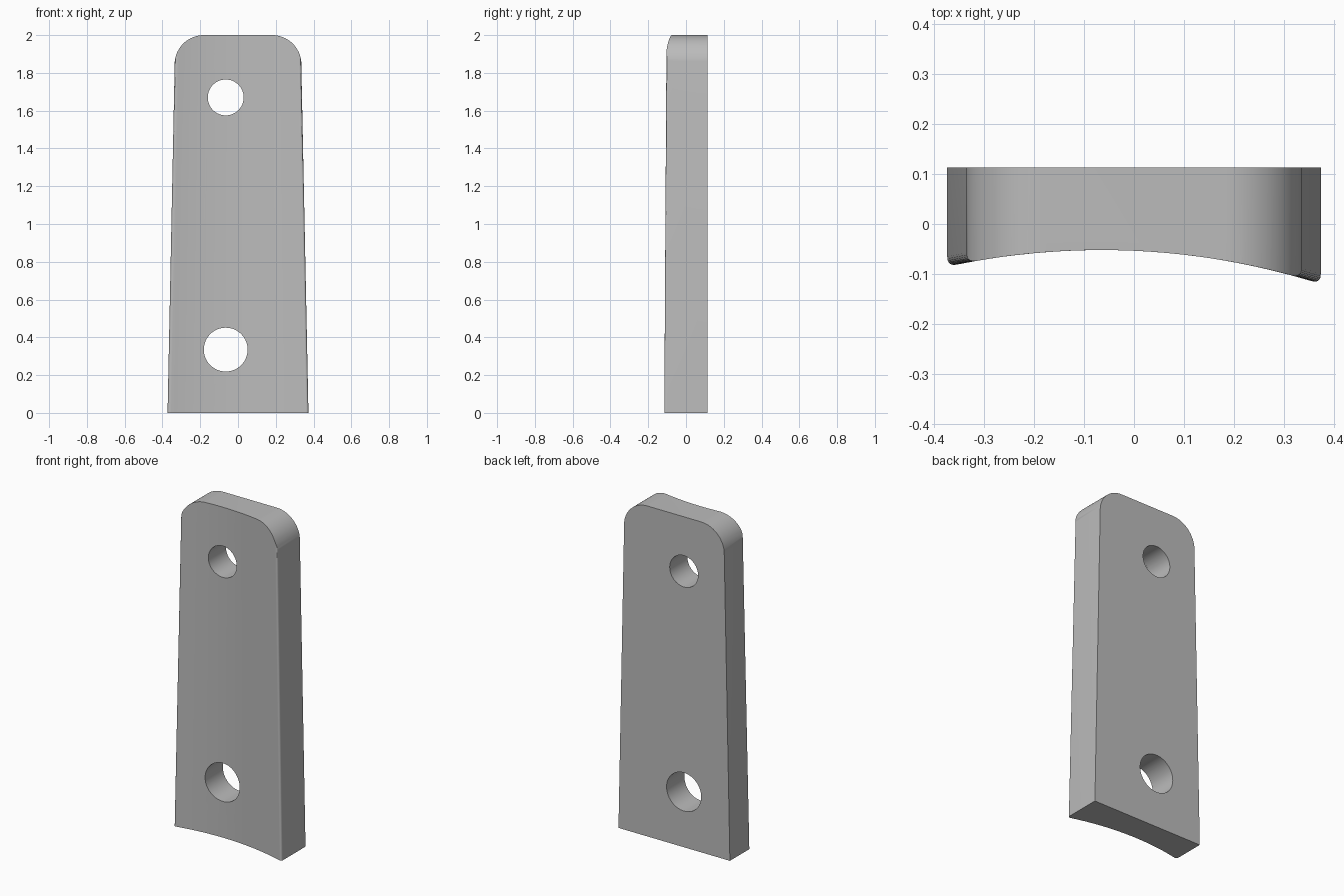
import bpy, bmesh, math
from mathutils import Vector

cube = bpy.data.objects.get("Cube")
if cube:
    bpy.data.objects.remove(cube, do_unlink=True)

HEIGHT, BACK = 2.0, 0.113
HALF_BOTTOM, HALF_TOP = 0.373, 0.332
AXIS_X, APEX_Y, HOLLOW = -0.065, -0.052, 1.45   # concave front face
FILLET, CORNER = 0.02, 0.155

grey = bpy.data.materials.new("plain grey")
grey.use_nodes = True
grey.diffuse_color = (0.5, 0.5, 0.5, 1)
grey.node_tree.nodes["Principled BSDF"].inputs["Base Color"].default_value = (0.5, 0.5, 0.5, 1)


def loft(name, first, second):
    """Closed solid between two matching rings of points."""
    bm = bmesh.new()
    a = [bm.verts.new(p) for p in first]
    b = [bm.verts.new(p) for p in second]
    bm.faces.new(a)
    bm.faces.new(b)
    for i in range(len(a)):
        j = (i + 1) % len(a)
        bm.faces.new((a[i], a[j], b[j], b[i]))
    bmesh.ops.recalc_face_normals(bm, faces=bm.faces)
    mesh = bpy.data.meshes.new(name)
    bm.to_mesh(mesh)
    bm.free()
    mesh.materials.append(grey)
    obj = bpy.data.objects.new(name, mesh)
    bpy.context.collection.objects.link(obj)
    return obj


def front_y(x):
    return APEX_Y - HOLLOW + math.sqrt(HOLLOW ** 2 - (x - AXIS_X) ** 2)


def section(half, z):
    """Flat back, hollow front, softened front side edges."""
    def soft_edge(side):
        x = side * half
        corner = Vector((x, front_y(x)))
        start = corner + Vector((0, FILLET))
        inner = x - side * FILLET
        end = Vector((inner, front_y(inner)))
        ts = [i / 8 for i in range(9)]
        return [start * (1 - t) ** 2 + corner * 2 * t * (1 - t) + end * t * t for t in ts]

    span = half - FILLET
    steps = 32
    arc = [-span + 2 * span * i / steps for i in range(1, steps)]
    ring = [(half, BACK), (-half, BACK)]
    ring += soft_edge(-1) + [(x, front_y(x)) for x in arc] + soft_edge(1)[::-1]
    return [(p[0], p[1], z) for p in ring]


def boolean(target, cutter, operation):
    mod = target.modifiers.new(operation.title(), "BOOLEAN")
    mod.object, mod.operation, mod.solver = cutter, operation, "EXACT"
    cutter.hide_render = True
    bpy.context.view_layer.objects.active = target
    bpy.ops.object.modifier_apply(modifier=mod.name)
    bpy.data.objects.remove(cutter, do_unlink=True)


# Tapered plate
plate = loft("tapered_plate", section(HALF_BOTTOM, 0), section(HALF_TOP, HEIGHT))

# Rounded top corners
zc = HEIGHT - CORNER
xc = HALF_TOP + (HALF_BOTTOM - HALF_TOP) * CORNER / HEIGHT - CORNER + 0.0005
angles = [math.radians(1 + 89 * i / 20) for i in range(21)]
right = [(0.45, -0.1)] + [(xc + CORNER * math.cos(a), zc + CORNER * math.sin(a)) for a in angles]
outline = right + [(-x, z) for x, z in reversed(right)]
envelope = loft("corner_cutter", [(x, -0.3, z) for x, z in outline],
                [(x, 0.3, z) for x, z in outline])
boolean(plate, envelope, "INTERSECT")

# Two through holes
for z, radius in ((0.335, 0.116), (1.67, 0.095)):
    ring = [(AXIS_X + radius * math.cos(math.tau * i / 64),
             z + radius * math.sin(math.tau * i / 64)) for i in range(64)]
    hole = loft("hole_cutter", [(x, -0.3, h) for x, h in ring], [(x, 0.3, h) for x, h in ring])
    boolean(plate, hole, "DIFFERENCE")

# Smooth curves, crisp edges
bpy.ops.object.select_all(action="DESELECT")
plate.select_set(True)
bpy.context.view_layer.objects.active = plate
bpy.ops.object.shade_smooth_by_angle(angle=math.radians(30))
